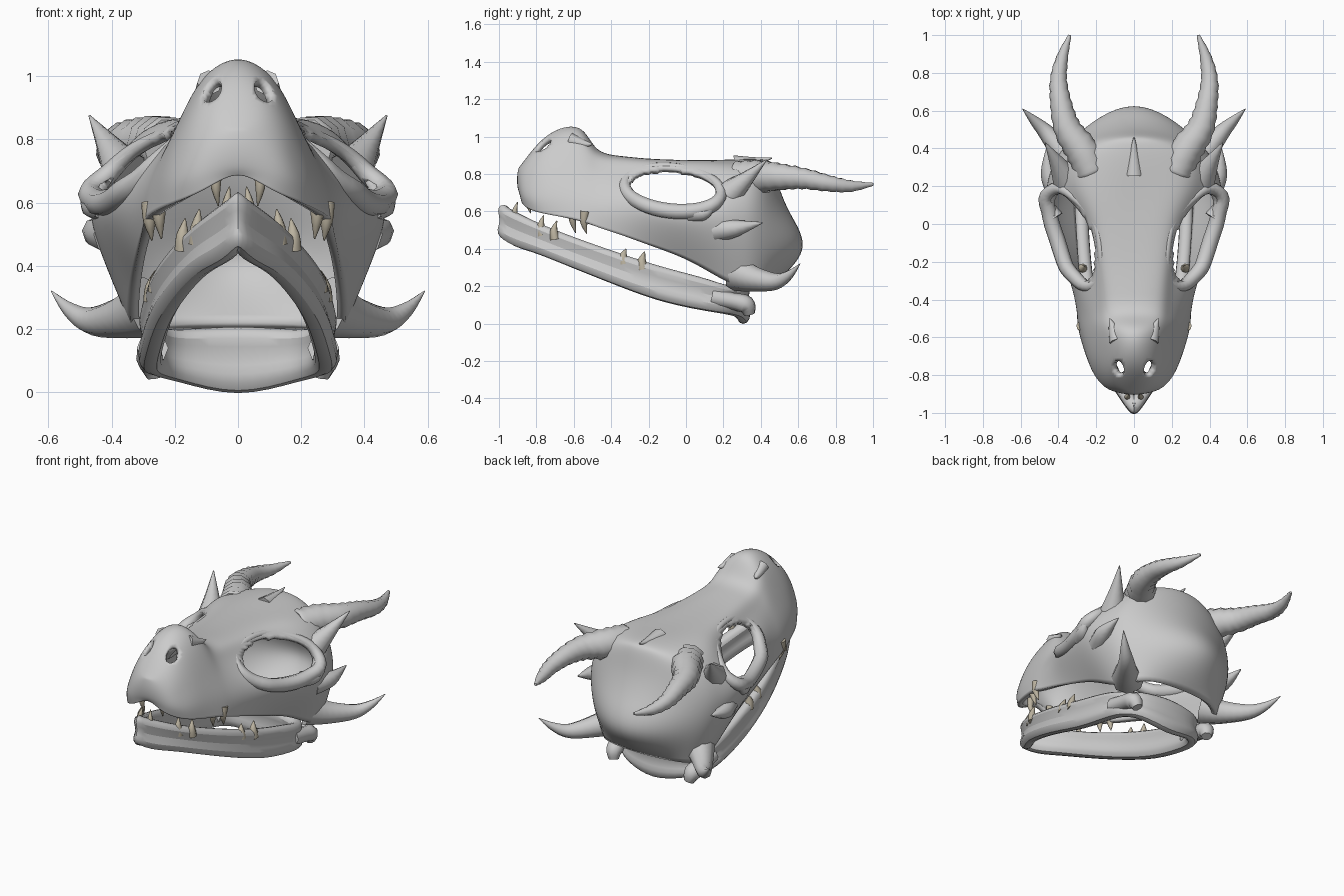
import bpy, bmesh, math
from mathutils import Vector, Matrix

cube = bpy.data.objects.get("Cube")
if cube:
    bpy.data.objects.remove(cube)


def material(name, color):
    m = bpy.data.materials.new(name)
    m.use_nodes = True
    m.diffuse_color = color
    m.node_tree.nodes["Principled BSDF"].inputs["Base Color"].default_value = color
    return m


BONE = material("bone grey", (0.6, 0.6, 0.6, 1))
IVORY = material("tooth ivory", (0.5, 0.45, 0.35, 1))


def finish(name, bm, mat, angle=60, subdiv=0):
    """Turn a bmesh into a smooth shaded object."""
    bmesh.ops.recalc_face_normals(bm, faces=bm.faces)
    me = bpy.data.meshes.new(name)
    bm.to_mesh(me)
    bm.free()
    ob = bpy.data.objects.new(name, me)
    bpy.context.collection.objects.link(ob)
    me.materials.append(mat)
    me.shade_smooth()
    me.set_sharp_from_angle(angle=math.radians(angle))
    if subdiv:
        mod = ob.modifiers.new("smooth", "SUBSURF")
        mod.levels = mod.render_levels = subdiv
    return ob


def curve(ctrl, n, closed=False):
    """Catmull-Rom sampling of control tuples of any length."""
    k, out = len(ctrl), []
    spans = k if closed else k - 1
    pick = (lambda i: ctrl[i % k]) if closed else (lambda i: ctrl[min(max(i, 0), k - 1)])
    for s in range(spans):
        a, b, c, d = (Vector(pick(s + j)) for j in (-1, 0, 1, 2))
        for t in (j / n for j in range(n)):
            out.append(b + (c - a) * t / 2 + (2 * a - 5 * b + 4 * c - d) * t * t / 2
                       + (3 * b - a - 3 * c + d) * t ** 3 / 2)
    return out if closed else out + [Vector(ctrl[-1])]


def skin(bm, rings, closed):
    """Join equal rings of points with quads."""
    vs = [[bm.verts.new(p) for p in r] for r in rings]
    m = len(vs[0])
    for i in range(len(vs) if closed else len(vs) - 1):
        a, b = vs[i], vs[(i + 1) % len(vs)]
        for j in range(m):
            bm.faces.new((a[j], a[(j + 1) % m], b[(j + 1) % m], b[j]))
    if not closed:
        bm.faces.new(vs[0])
        bm.faces.new(vs[-1])


def tube(name, ctrl, mat=BONE, n=4, sides=8, ridge=0.0, closed=False):
    """Tapered tube along (x, y, z, radius) points, with optional ridges."""
    pts = curve(ctrl, n, closed)
    rings, k, rot, last = [], len(pts), None, None
    for i, p in enumerate(pts):
        q = pts[(i + 1) % k] if closed or i < k - 1 else p
        o = pts[i - 1] if closed or i else p
        way = (q.xyz - o.xyz).normalized()
        rot = last.rotation_difference(way) @ rot if rot else way.to_track_quat("Z", "Y")
        last = way
        r = max(p[3], 0.002) * (1 + ridge * (i % 2))
        rings.append([p.xyz + rot @ Vector((r * math.cos(a), r * math.sin(a), 0))
                      for a in (2 * math.pi * j / sides for j in range(sides))])
    bm = bmesh.new()
    skin(bm, rings, closed)
    return finish(name, bm, mat)


def pair(name, ctrl, **kw):
    for side, s in (("left", 1), ("right", -1)):
        tube(side + "_" + name, [(s * p[0], *p[1:]) for p in ctrl], **kw)


# Skull half sections: y, crown height, then (x, z) points down to the jaw edge
SECTIONS = [
    (-0.89, .84, (.06, .83), (.1, .79), (.13, .74), (.14, .68), (.1, .64)),
    (-0.82, .94, (.09, .92), (.15, .84), (.18, .75), (.21, .66), (.2, .6)),
    (-0.72, 1.05, (.09, 1.01), (.16, .9), (.21, .79), (.25, .67), (.25, .58)),
    (-0.55, 1.1, (.11, 1.03), (.17, .91), (.22, .79), (.28, .67), (.3, .55)),
    (-0.49, .92, (.14, .9), (.18, .84), (.24, .75), (.3, .63), (.3, .52)),
    (-0.36, .9, (.15, .89), (.19, .82), (.29, .71), (.33, .6), (.31, .48)),
    (-0.2, .88, (.18, .88), (.21, .79), (.4, .65), (.38, .54), (.32, .42)),
    (0, .87, (.2, .88), (.25, .78), (.47, .63), (.43, .5), (.33, .35)),
    (0.15, .87, (.26, .88), (.35, .77), (.5, .64), (.46, .47), (.34, .26)),
    (0.3, .89, (.29, .86), (.39, .75), (.45, .6), (.43, .42), (.34, .18)),
    (0.43, .9, (.26, .84), (.34, .72), (.38, .58), (.37, .4), (.3, .2)),
]


def close_end(bm, row, mids):
    """Wall between both halves of an end section, bulging to mids (y, z)."""
    ms = [row[5]] + [bm.verts.new((0, y, z)) for y, z in mids]
    bm.faces.new((row[4], ms[1], ms[0]))
    bm.faces.new((row[6], ms[1], ms[0]))
    for k in range(1, 5):
        for s in (-1, 1):
            bm.faces.new((row[5 + s * k], ms[k], ms[k + 1], row[5 + s * (k + 1)]))


bm = bmesh.new()
rows = []
for y, crown, *half in SECTIONS:
    full = [(-x, z) for x, z in reversed(half)] + [(0, crown)] + half
    rows.append([bm.verts.new((x, y, z)) for x, z in full])
for a, b in zip(rows, rows[1:]):
    for j in range(len(a) - 1):
        bm.faces.new((a[j], a[j + 1], b[j + 1], b[j]))
close_end(bm, rows[0], [(-.9, .83), (-.91, .79), (-.91, .75), (-.9, .72), (-.88, .71)])
close_end(bm, rows[-1], [(.49, .85), (.53, .72), (.62, .58), (.8, .39), (.47, .2)])
skull = finish("skull", bm, BONE, angle=180, subdiv=3)
skull.data = bpy.data.meshes.new_from_object(
    skull.evaluated_get(bpy.context.evaluated_depsgraph_get()))
skull.modifiers.clear()

# Eye and nostril openings, as elliptic cylinders along their local z
EYE_Y, EYE_Z, EYE_TILT = -0.07, 0.725, math.radians(-6)
openings = [Matrix.Translation((0, EYE_Y, EYE_Z)) @ Matrix.Rotation(EYE_TILT, 4, "X")
            @ Matrix.Diagonal((2, .235, .1, 1)) @ Matrix.Rotation(math.pi / 2, 4, "Y")]
for s in (-1, 1):
    openings.append(Matrix.Translation((s * .085, -.77, .96)) @ Matrix.Rotation(.7, 4, "X")
                    @ Matrix.Rotation(s * .3, 4, "Y") @ Matrix.Diagonal((.034, .052, .2, 1)))
bm = bmesh.new()
bm.from_mesh(skull.data)
for mat4 in openings:
    inv = mat4.inverted()

    def inside(co, reach):
        p = inv @ co
        return p.xy.length < reach and abs(p.z) < 0.5

    bmesh.ops.delete(bm, geom=[f for f in bm.faces if inside(f.calc_center_median(), 1)],
                     context="FACES")
    # Pull the ragged edge onto the ellipse
    for v in bm.verts:
        if v.is_boundary and inside(v.co, 2):
            p = inv @ v.co
            v.co = mat4 @ Vector((*p.xy.normalized(), p.z))
bm.to_mesh(skull.data)
bm.free()
shell = skull.modifiers.new("shell", "SOLIDIFY")
shell.thickness, shell.offset = 0.03, -1


def skull_x(y, z):
    """Half width of the skull at a side position."""
    def width(sec):
        for (x0, z0), (x1, z1) in zip(sec[2:], sec[3:]):
            if z1 <= z <= z0:
                return x0 + (x1 - x0) * (z0 - z) / max(z0 - z1, 1e-6)
        return sec[2][0]
    for a, b in zip(SECTIONS, SECTIONS[1:]):
        if a[0] <= y <= b[0]:
            return width(a) + (width(b) - width(a)) * (y - a[0]) / (b[0] - a[0])


# Raised rims round the eye sockets
rim = []
for i in range(20):
    a = 2 * math.pi * i / 20
    v = Matrix.Rotation(EYE_TILT, 3, "X") @ Vector(
        (0, .26 * math.cos(a), -.005 + .12 * math.sin(a)))
    y, z = EYE_Y + v.y, EYE_Z + v.z
    rim.append((skull_x(y, z) - .025, y, z, .031 - .012 * math.sin(a)))
pair("eye_rim", rim, n=2, closed=True)

# Horns and spikes
pair("horn", [(.22, .27, .78, .085), (.27, .38, .785, .085), (.35, .5, .785, .07), (.385, .63, .775, .055),
              (.4, .76, .75, .043), (.38, .88, .735, .03), (.34, 1.0, .745, .008)],
     n=5, sides=10, ridge=.1)
pair("brow_spike", [(.36, .24, .7, .075), (.41, .33, .78, .04), (.47, .43, .875, .003)])
pair("cheek_spike", [(.4, .17, .5, .065), (.45, .27, .51, .045), (.46, .41, .54, .003)])
pair("rim_spike", [(.42, .03, .59, .05), (.465, .1, .59, .035), (.49, .16, .63, .003)])
pair("jaw_horn", [(.28, .28, .27, .1), (.36, .36, .24, .07), (.46, .48, .225, .045),
                  (.53, .55, .26, .025), (.59, .61, .32, .002)])
pair("nose_flap", [(.09, -.62, .98, .04), (.11, -.55, .96, .025), (.13, -.5, .96, .003)])
tube("crown_point", [(0, .26, .85, .05), (0, .37, .865, .025), (0, .46, .885, .003)])

# Lower jaw: closed ring of outer edge points (x, y, top, bottom)
jaw_half = [(0, -1.02, .64, .46), (.07, -.94, .6, .41), (.15, -.81, .54, .37), (.22, -.63, .47, .3),
            (.28, -.4, .39, .21), (.31, -.15, .31, .12), (.32, .08, .25, .07), (.3, .22, .21, .05),
            (.2, .32, .2, .03), (0, .35, .21, -.01)]
loop = curve(jaw_half + [(-p[0], *p[1:]) for p in jaw_half[-2:0:-1]], 2, True)
PROFILE = [(.25, 1), (0, .85), (.3, .5), (-.05, .28), (.2, 0), (.8, 0), (1, .3), (.75, .55), (1, .85), (.7, 1)]
rings = []
for i, p in enumerate(loop):
    t = loop[(i + 1) % len(loop)].xy - loop[i - 1].xy
    inward = Vector((-t.y, t.x)).normalized() * .085
    rings.append([(*(p.xy + inward * u), p[3] + (p[2] - p[3]) * v) for u, v in PROFILE])
bm = bmesh.new()
skin(bm, rings, True)
finish("lower_jaw", bm, BONE, subdiv=1)
pair("jaw_hinge", [(.27, .14, .14, .05), (.275, .25, .12, .045), (.27, .32, .1, .05), (.26, .34, .05, .03)])

# Teeth: base x, y, z, tip z, radius
TEETH = [(.07, -.84, .7, .59, .02), (.25, -.6, .62, .485, .026), (.28, -.54, .6, .48, .026),
         (.035, -.91, .55, .65, .02), (.13, -.77, .47, .58, .026), (.175, -.7, .45, .55, .026),
         (.255, -.33, .32, .4, .03), (.27, -.23, .29, .385, .03)]
for x, y, z, tip, r in TEETH:
    pair("tooth", [(x, y, z, r), (x, y - .006, (z + tip) / 2, r * .75), (x - .008, y + .01, tip, .002)],
         mat=IVORY, n=3, sides=8)
